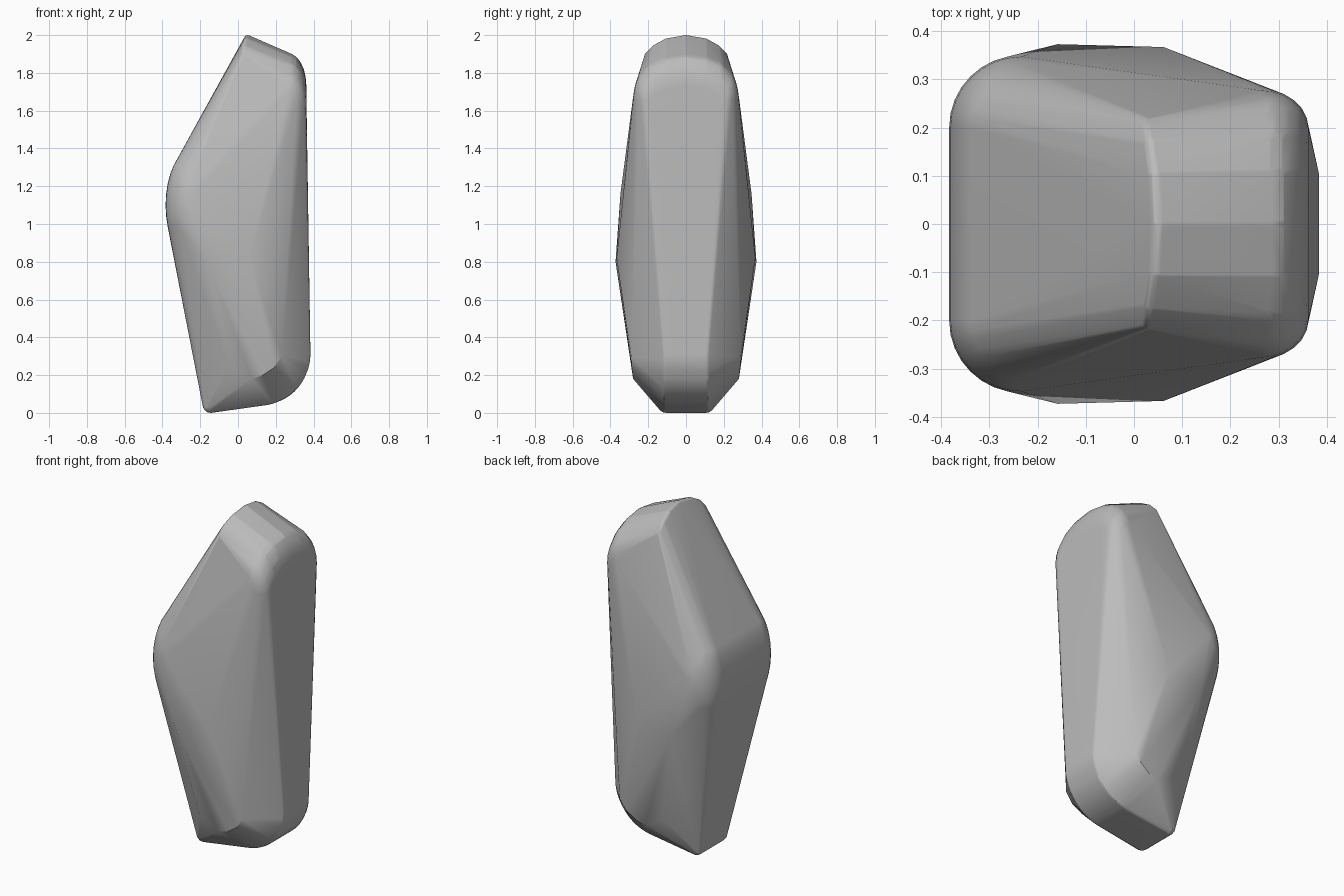
import bpy, bmesh, math
from mathutils import Vector

cube = bpy.data.objects.get("Cube")
if cube:
    bpy.data.objects.remove(cube, do_unlink=True)

grey = bpy.data.materials.new("stone_grey")
grey.use_nodes = True
grey.diffuse_color = (0.5, 0.5, 0.5, 1)
grey.node_tree.nodes["Principled BSDF"].inputs["Base Color"].default_value = (0.5, 0.5, 0.5, 1)

bm = bmesh.new()


def corner(x, y, z):
    """Add a crisp corner on both sides."""
    for side in (1, -1):
        bm.verts.new((x, side * y, z))


def round_corner(x, y, z, rx, ry, rz, steps=20):
    """Add a soft corner on both sides, as an ellipsoid of points."""
    for side in (1, -1):
        ball = bmesh.ops.create_uvsphere(bm, u_segments=steps, v_segments=steps // 2, radius=1)
        for v in ball["verts"]:
            v.co = Vector((x + v.co.x * rx, side * y + v.co.y * ry, z + v.co.z * rz))


# Broad hump on the left edge
round_corner(-0.235, 0.2, 1.1, 0.15, 0.15, 0.3, 32)
# Arched ridge and shoulder at the top
for y, ridge_x, ridge_z, shoulder_z in ((0, 0.05, 1.98, 1.735), (0.1, 0.045, 1.963, 1.72),
                                        (0.165, 0.035, 1.927, 1.69), (0.2, 0.03, 1.89, 1.65)):
    round_corner(ridge_x, y, ridge_z, 0.02, 0.02, 0.02, 12)
    round_corner(0.26, y, shoulder_z, 0.1, 0.08, 0.17, 24)
# Lower tip
round_corner(-0.145, 0.105, 0.045, 0.045, 0.045, 0.045, 16)
# Rounded heel, an arc from the underside to the upright face
for i in range(13):
    a = math.radians(-80 + i * 80 / 12)
    round_corner(0.11 + 0.25 * math.cos(a), 0.105, 0.31 + 0.25 * math.sin(a), 0.022, 0.025, 0.022, 8)
# Facet corners on the two broad sides
for point in ((0.06, 0.367, 0.82), (-0.16, 0.373, 0.8), (-0.05, 0.29, 0.25),
              (0.07, 0.28, 0.18), (0.13, 0.282, 0.2), (0.19, 0.287, 0.24), (0.23, 0.29, 0.3)):
    corner(*point)

# Wrap everything in one convex skin
for f in list(bm.faces):
    bm.faces.remove(f)
for e in list(bm.edges):
    bm.edges.remove(e)
bmesh.ops.remove_doubles(bm, verts=bm.verts, dist=0.002)
hull = bmesh.ops.convex_hull(bm, input=bm.verts)
bmesh.ops.delete(bm, geom=[v for v in bm.verts if not v.link_faces], context='VERTS')
bmesh.ops.dissolve_limit(bm, angle_limit=math.radians(1), verts=bm.verts, edges=bm.edges)
bmesh.ops.recalc_face_normals(bm, faces=bm.faces)

# Rest on the ground, centred
xs = [v.co.x for v in bm.verts]
low = min(v.co.z for v in bm.verts)
bmesh.ops.translate(bm, verts=bm.verts, vec=(-(min(xs) + max(xs)) / 2, 0, -low))

mesh = bpy.data.meshes.new("faceted_stone")
bm.to_mesh(mesh)
bm.free()
mesh.materials.append(grey)
stone = bpy.data.objects.new("faceted_stone", mesh)
bpy.context.collection.objects.link(stone)
bpy.context.view_layer.objects.active = stone
stone.select_set(True)
bpy.ops.object.shade_smooth_by_angle(angle=math.radians(25))
weighted = stone.modifiers.new("flat_facets", 'WEIGHTED_NORMAL')
weighted.keep_sharp = True
